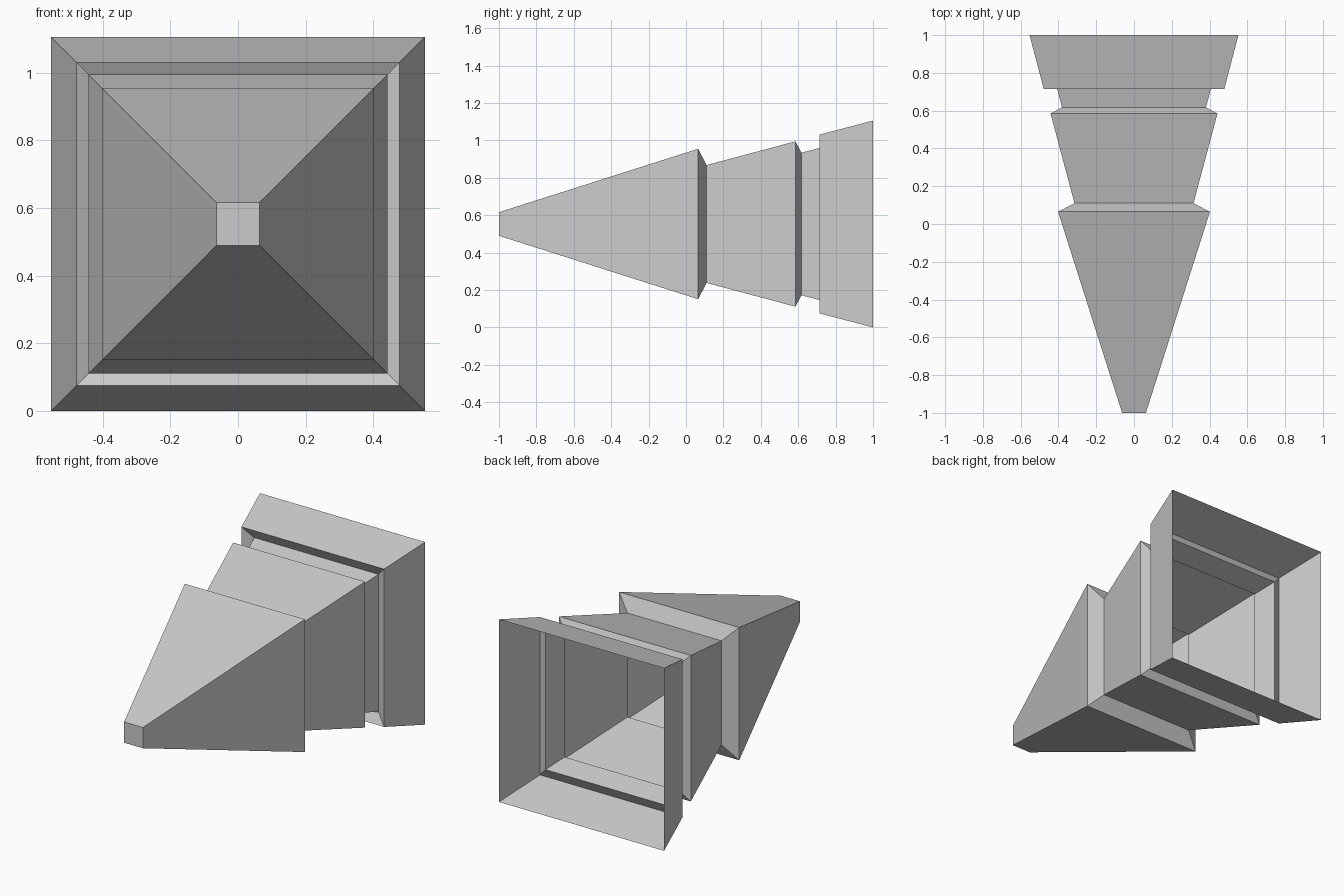
import bpy
import bmesh

if "Cube" in bpy.data.objects:
    bpy.data.objects.remove(bpy.data.objects["Cube"], do_unlink=True)

# One plain grey for the whole shell
grey = bpy.data.materials.new("plain_grey")
grey.use_nodes = True
colour = (0.6, 0.6, 0.6, 1)
grey.diffuse_color = colour
grey.node_tree.nodes["Principled BSDF"].inputs["Base Color"].default_value = colour

CENTRE_Z = 0.553

# Square rings from nose to open rear: (y, half width)
PROFILE = [
    (-1.0, 0.063),    # blunt nose
    (0.065, 0.402),   # widest part of nose
    (0.11, 0.315),    # first groove
    (0.585, 0.442),   # widest part of middle
    (0.617, 0.381),   # second groove
    (0.75, 0.416),    # neck, tucked inside the collar
    (0.715, 0.478),   # collar front lip
    (1.0, 0.553),     # open rear rim
]


def square_ring(bm, y, half):
    corners = [(-1, -1), (1, -1), (1, 1), (-1, 1)]
    return [bm.verts.new((x * half, y, CENTRE_Z + z * half)) for x, z in corners]


# Hollow tapered shell, capped at the nose and open at the rear
bm = bmesh.new()
rings = [square_ring(bm, y, half) for y, half in PROFILE]
bm.faces.new(rings[0])
for front, back in zip(rings, rings[1:]):
    for i in range(4):
        j = (i + 1) % 4
        bm.faces.new((front[j], front[i], back[i], back[j]))

mesh = bpy.data.meshes.new("tapered_shell")
bm.to_mesh(mesh)
bm.free()
mesh.materials.append(grey)
shell = bpy.data.objects.new("tapered_shell", mesh)
bpy.context.collection.objects.link(shell)
